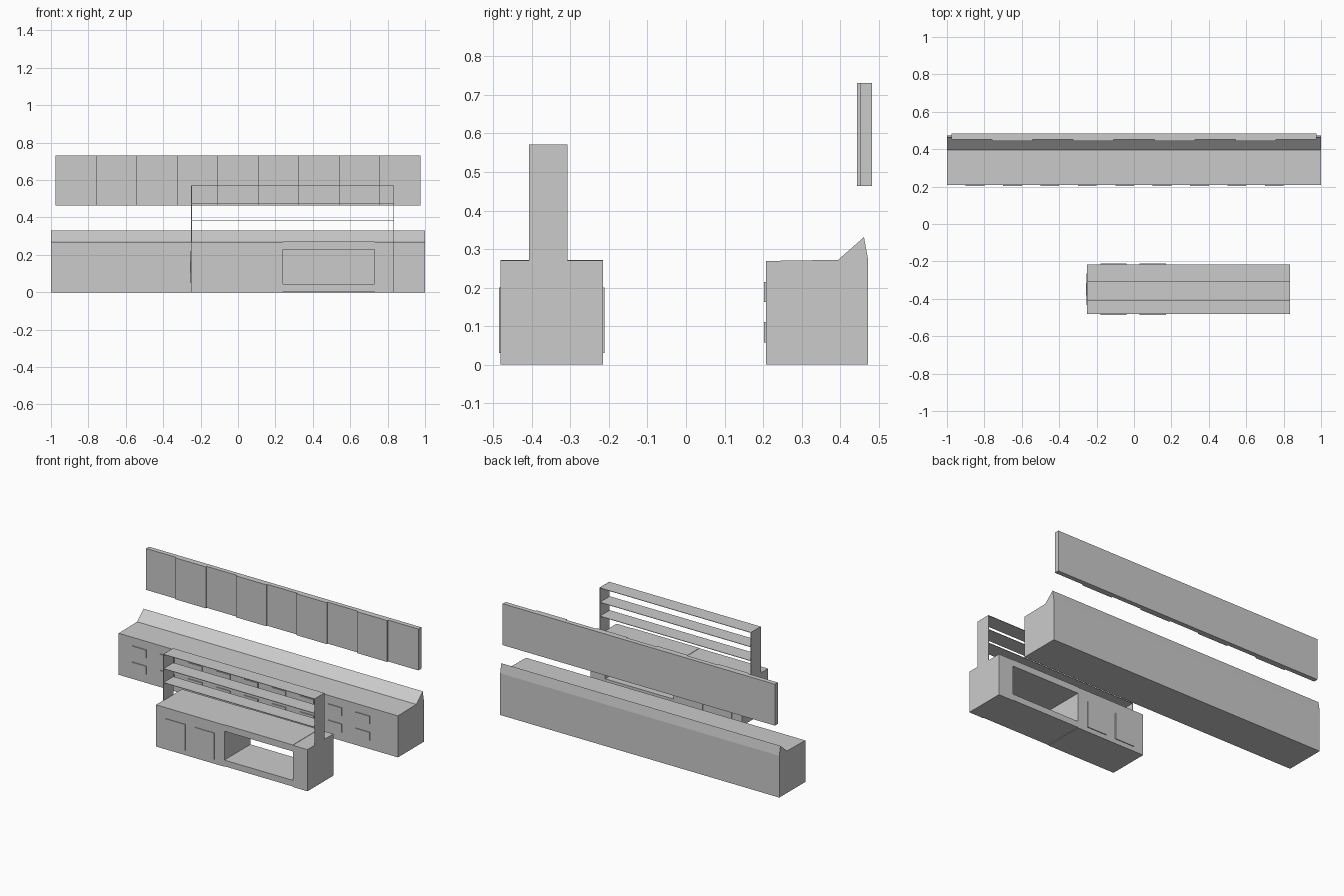
import bpy, bmesh

if "Cube" in bpy.data.objects:
    bpy.data.objects.remove(bpy.data.objects["Cube"])


def mesh_object(name, verts, faces):
    mesh = bpy.data.meshes.new(name)
    mesh.from_pydata(verts, [], faces)
    bm = bmesh.new()
    bm.from_mesh(mesh)
    bmesh.ops.recalc_face_normals(bm, faces=bm.faces)
    bm.to_mesh(mesh)
    bm.free()
    obj = bpy.data.objects.new(name, mesh)
    bpy.context.collection.objects.link(obj)
    return obj


def extrude(name, profile, axis, a, b):
    """Extrude a 2D outline from a to b along x (yz outline) or z (xy outline)."""
    n = len(profile)
    place = (lambda p, t: (t, *p)) if axis == 'x' else (lambda p, t: (*p, t))
    verts = [place(p, t) for t in (a, b) for p in profile]
    faces = [tuple(range(n)), tuple(range(n, 2 * n))]
    faces += [(i, (i + 1) % n, n + (i + 1) % n, n + i) for i in range(n)]
    return mesh_object(name, verts, faces)


def box(name, x, y, z):
    return extrude(name, [(x[0], y[0]), (x[1], y[0]), (x[1], y[1]), (x[0], y[1])], 'z', *z)


# Back counter with raised splash wedge
extrude("back_counter", [(0.208, 0), (0.473, 0), (0.473, 0.27), (0.462, 0.331),
                         (0.395, 0.272), (0.208, 0.269)], 'x', -1, 1)

# Two rows of small drawer fronts
for row, z in enumerate(((0.057, 0.11), (0.163, 0.215))):
    for i in range(9):
        cx = -0.85 + 0.2 * i
        box(f"drawer_front_{row}_{i}", (cx - 0.05, cx + 0.05), (0.202, 0.208), z)

# Wall cabinet: one outline with every second door standing proud
step = 1.95 / 9
outline = [(0.975, 0.483), (-0.975, 0.483)]
for i in range(9):
    y = 0.444 if i % 2 else 0.453
    outline += [(-0.975 + i * step, y), (-0.975 + (i + 1) * step, y)]
extrude("wall_cabinet", outline, 'z', 0.463, 0.731)

# Island with an opening running through it
Y = (-0.482, -0.216)
left_part = box("island_left", (-0.25, 0.24), Y, (0, 0.27))
box("island_right", (0.73, 0.835), Y, (0, 0.27))
box("island_opening_floor", (0.24, 0.73), Y, (0.003, 0.043))
box("island_opening_top", (0.24, 0.73), Y, (0.23, 0.272))

# Slightly bulged left end of the island
bm = bmesh.new()
bm.from_mesh(left_part.data)
bm.normal_update()
end = [f for f in bm.faces if f.normal.x < -0.9]
for v in bmesh.ops.poke(bm, faces=end)["verts"]:
    v.co.x = -0.257
bm.to_mesh(left_part.data)
bm.free()

# Island doors, front and back
for side, y in (("front", (-0.486, -0.482)), ("back", (-0.216, -0.211))):
    for i, x in enumerate(((-0.18, -0.04), (0.03, 0.17))):
        box(f"island_door_{side}_{i}", x, y, (0.03, 0.2))

# Thin rack over the island: two end panels and three shelves
RY = (-0.408, -0.308)
for name, x in (("left", (-0.25, -0.247)), ("right", (0.832, 0.835))):
    box(f"rack_panel_{name}", x, RY, (0.27, 0.571))
for i, z in enumerate((0.387, 0.477, 0.57)):
    box(f"rack_shelf_{i}", (-0.247, 0.832), RY, (z - 0.003, z))
